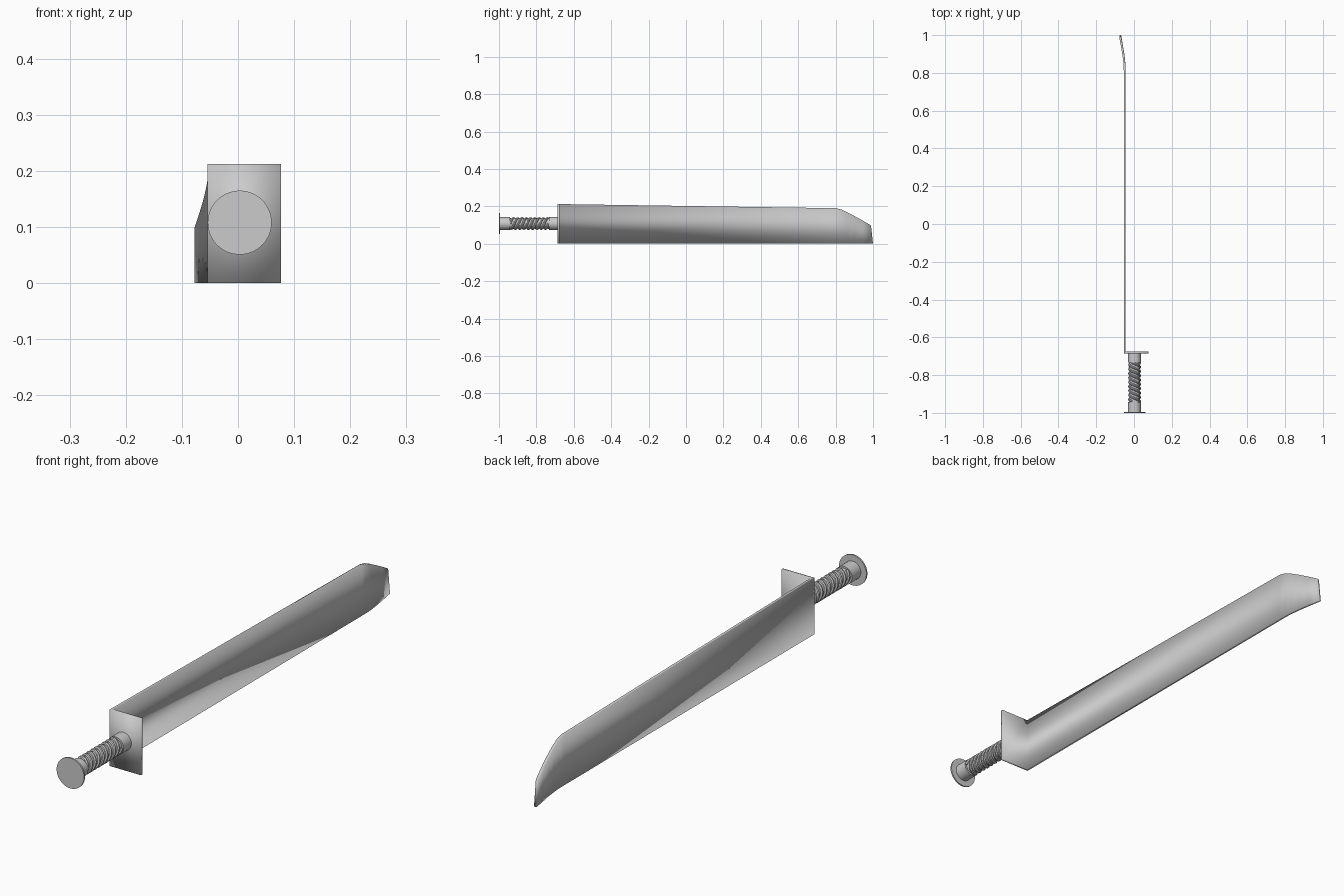
import bpy, bmesh, math

if "Cube" in bpy.data.objects:
    bpy.data.objects.remove(bpy.data.objects["Cube"])

AX, AZ = 0.003, 0.108   # handle axis


def smooth(ob):
    bpy.ops.object.select_all(action='DESELECT')
    ob.select_set(True)
    bpy.context.view_layer.objects.active = ob
    bpy.ops.object.shade_smooth_by_angle(angle=math.radians(35))


def rod(name, y0, y1, r, sides=48):
    bpy.ops.mesh.primitive_cylinder_add(
        vertices=sides, radius=r, depth=y1 - y0,
        location=(AX, (y0 + y1) / 2, AZ), rotation=(math.pi / 2, 0, 0))
    ob = bpy.context.object
    ob.name = name
    smooth(ob)
    return ob


def sheet(name, stations, thickness):
    """Upright strip; each station is (x, y_bottom, y_top, z_top)."""
    bm = bmesh.new()
    cols = [(bm.verts.new((x, yb, 0)), bm.verts.new((x, yt, zt)))
            for x, yb, yt, zt in stations]
    for (a, b), (c, d) in zip(cols, cols[1:]):
        bm.faces.new((a, c, d, b))
    me = bpy.data.meshes.new(name)
    bm.to_mesh(me)
    bm.free()
    ob = bpy.data.objects.new(name, me)
    bpy.context.collection.objects.link(ob)
    mod = ob.modifiers.new("thickness", 'SOLIDIFY')
    mod.thickness = thickness
    mod.offset = 0
    mod.use_even_offset = True
    smooth(ob)
    return ob


# Blade and hand guard: one bent strip, tip curling to -x
sheet("blade_and_guard", [
    (0.077, -0.681, -0.681, 0.212),
    (-0.049, -0.681, -0.681, 0.212),
    (-0.049, 0.80, 0.80, 0.190),
    (-0.0495, 0.835, 0.83, 0.183),
    (-0.052, 0.865, 0.86, 0.169),
    (-0.057, 0.905, 0.90, 0.148),
    (-0.0645, 0.950, 0.945, 0.123),
    (-0.073, 0.999, 0.988, 0.098),
], 0.010)

# Handle: pommel disc, collars and core
rod("pommel_disc", -1.0, -0.994, 0.057, 64)
rod("rear_collar", -0.996, -0.942, 0.034)
rod("front_collar", -0.732, -0.68, 0.034)
rod("grip_core", -0.945, -0.73, 0.027)

# Spiral grip wrap: three interleaved strands
STARTS, TURNS, STEPS = 3, 3, 32
Y0, Y1 = -0.94, -0.734
cu = bpy.data.curves.new("grip_wrap", 'CURVE')
cu.dimensions = '3D'
cu.bevel_depth = 0.0065
cu.bevel_resolution = 2
cu.use_fill_caps = True
for s in range(STARTS):
    sp = cu.splines.new('POLY')
    n = TURNS * STEPS
    sp.points.add(n)
    for i in range(n + 1):
        a = 2 * math.pi * (i / STEPS + s / STARTS)
        sp.points[i].co = (AX + 0.0275 * math.cos(a),
                           Y0 + (Y1 - Y0) * i / n,
                           AZ + 0.0275 * math.sin(a), 1)
wrap = bpy.data.objects.new("grip_wrap", cu)
bpy.context.collection.objects.link(wrap)
bpy.ops.object.select_all(action='DESELECT')
wrap.select_set(True)
bpy.context.view_layer.objects.active = wrap
bpy.ops.object.convert(target='MESH')
smooth(bpy.context.object)
